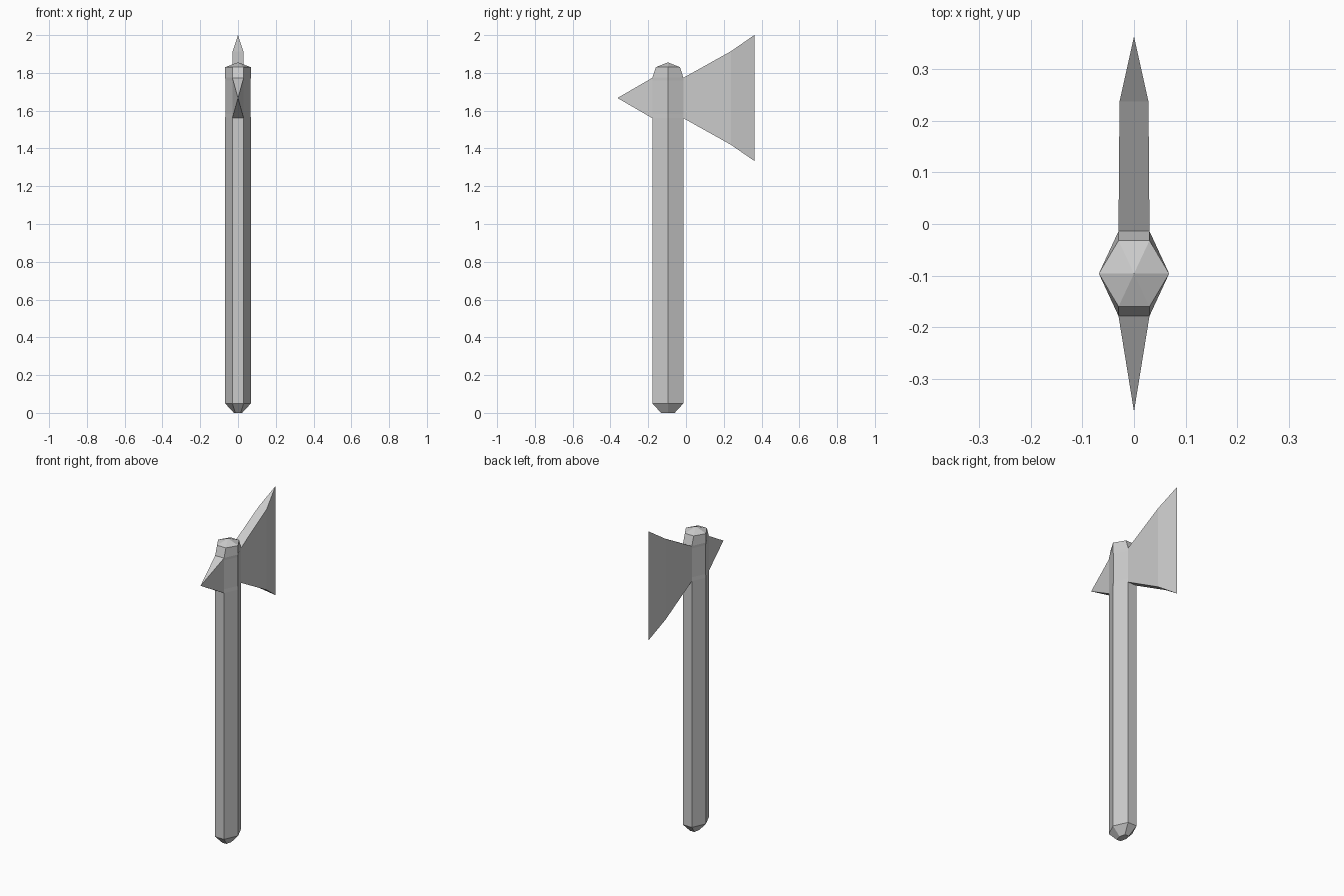
import bpy, bmesh

if "Cube" in bpy.data.objects:
    bpy.data.objects.remove(bpy.data.objects["Cube"])

CY = -0.096   # handle axis
HZ = 1.667    # middle height of the axe head


def loft(name, rings):
    """Skin a list of equal-sized rings, cap the ends, collapse pinched points."""
    bm = bmesh.new()
    loops = [[bm.verts.new(p) for p in ring] for ring in rings]
    n = len(loops[0])
    for a, b in zip(loops, loops[1:]):
        for i in range(n):
            j = (i + 1) % n
            bm.faces.new((a[i], a[j], b[j], b[i]))
    bm.faces.new(loops[0])
    bm.faces.new(loops[-1])
    bmesh.ops.remove_doubles(bm, verts=bm.verts, dist=1e-5)
    bmesh.ops.recalc_face_normals(bm, faces=bm.faces)
    mesh = bpy.data.meshes.new(name)
    bm.to_mesh(mesh)
    bm.free()
    obj = bpy.data.objects.new(name, mesh)
    bpy.context.collection.objects.link(obj)
    return obj


def hexagon(z, rx, fx, ry):
    """Six-sided section: side corners at rx, flat front and back of half width fx."""
    pts = [(rx, 0), (fx, ry), (-fx, ry), (-rx, 0), (-fx, -ry), (fx, -ry)]
    return [(x, CY + y, z) for x, y in pts]


def rectangle(y, hx, hz):
    return [(sx * hx, y, HZ + sz * hz) for sx, sz in ((-1, -1), (1, -1), (1, 1), (-1, 1))]


# Shaft with tapered foot, slightly waisted head socket and pointed cap
loft("handle", [hexagon(*s) for s in (
    (0.0, 0.022, 0.014, 0.036),
    (0.05, 0.068, 0.03, 0.082),
    (1.56, 0.068, 0.03, 0.082),
    (1.583, 0.066, 0.03, 0.082),
    (1.76, 0.066, 0.03, 0.082),
    (1.775, 0.068, 0.03, 0.082),
    (1.83, 0.068, 0.03, 0.064),
)])

# Low pyramid on top
loft("handle_cap", [hexagon(1.83, 0.068, 0.03, 0.064), hexagon(1.856, 0, 0, 0)])

# Flaring blade, pinched to a sharp vertical edge
loft("blade", [rectangle(*s) for s in (
    (-0.014, 0.03, 0.107), (0.237, 0.028, 0.247), (0.363, 0.0, 0.334))])

# Rear spike
loft("back_spike", [rectangle(-0.178, 0.03, 0.107), rectangle(-0.363, 0.0, 0.0)])
